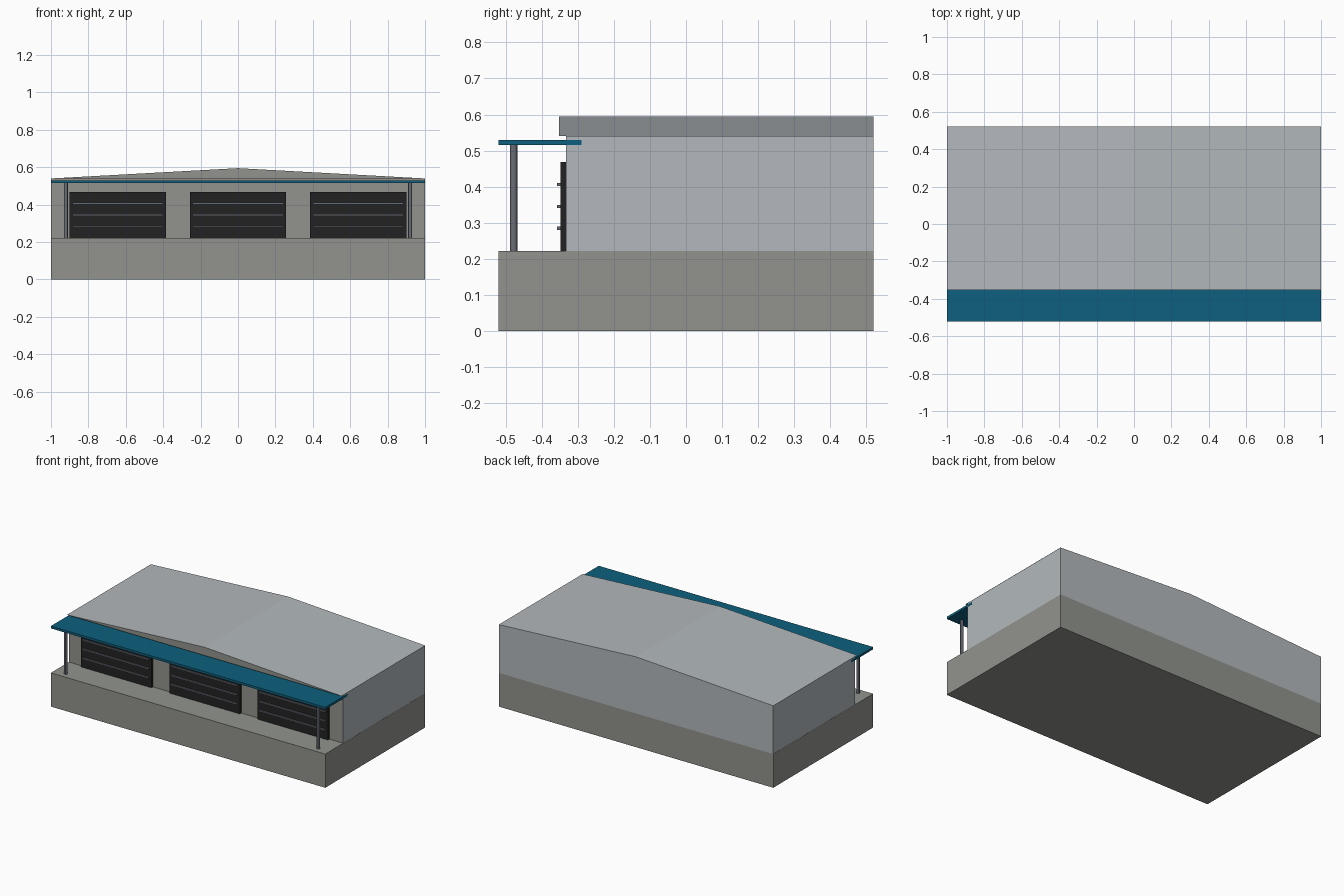
import bpy, bmesh

if "Cube" in bpy.data.objects:
    bpy.data.objects.remove(bpy.data.objects["Cube"])


def mat(name, r, g, b):
    m = bpy.data.materials.new(name)
    lin = [((c / 255 + 0.055) / 1.055) ** 2.4 if c > 10 else c / 255 / 12.92 for c in (r, g, b)]
    m.diffuse_color = (*lin, 1)
    m.use_nodes = True
    m.node_tree.nodes["Principled BSDF"].inputs["Base Color"].default_value = m.diffuse_color
    return m


concrete = mat("concrete grey", 146, 148, 141)
metal = mat("pale metal", 179, 185, 189)
teal = mat("canopy teal", 14, 96, 126)
dark = mat("door black", 34, 34, 35)
steel = mat("steel grey", 104, 108, 116)


def prism(name, profile, y0, y1, *mats):
    """Extrude an x-z profile along y; with two materials the second covers the front."""
    bm = bmesh.new()
    front = bm.faces.new([bm.verts.new((x, y0, z)) for x, z in profile])
    ext = bmesh.ops.extrude_face_region(bm, geom=[front], use_keep_orig=True)
    bmesh.ops.translate(bm, vec=(0, y1 - y0, 0),
                        verts=[v for v in ext["geom"] if isinstance(v, bmesh.types.BMVert)])
    bmesh.ops.recalc_face_normals(bm, faces=bm.faces)
    if len(mats) > 1:
        for f in bm.faces:
            f.material_index = 1 if f.normal.y < -0.5 else 0
    me = bpy.data.meshes.new(name)
    bm.to_mesh(me)
    bm.free()
    for m in mats:
        me.materials.append(m)
    ob = bpy.data.objects.new(name, me)
    bpy.context.collection.objects.link(ob)
    return ob


def box(name, x0, x1, y0, y1, z0, z1, *mats):
    return prism(name, [(x0, z0), (x1, z0), (x1, z1), (x0, z1)], y0, y1, *mats)


# Raised loading platform
box("platform", -1, 1, -0.52, 0.52, 0, 0.222, concrete)

# Hall with a concrete front, and the low gable roof overhanging it
W = 0.999
prism("hall", [(-W, 0.222), (W, 0.222), (W, 0.54), (0, 0.594), (-W, 0.54)],
      -0.333, 0.52, metal, concrete)
prism("roof", [(-1, 0.54), (1, 0.54), (0, 0.595)], -0.352, 0.52, metal, concrete)

# Flat canopy over the platform
box("canopy", -1, 1, -0.52, -0.29, 0.515, 0.53, teal)

# Canopy posts
for side, x in (("left", -0.92), ("right", 0.92)):
    bpy.ops.mesh.primitive_cylinder_add(vertices=12, radius=0.0105, depth=0.295,
                                        location=(x, -0.478, 0.3685))
    post = bpy.context.object
    post.name = f"{side}_post"
    post.data.materials.append(steel)
    bpy.ops.object.shade_smooth_by_angle()

# Roller doors with horizontal ribs
for i, x in enumerate((-0.643, 0, 0.643), 1):
    box(f"door_{i}", x - 0.257, x + 0.257, -0.348, -0.332, 0.222, 0.468, dark)
    for j, z in enumerate((0.285, 0.345, 0.406), 1):
        box(f"door_{i}_rib_{j}", x - 0.242, x + 0.242, -0.358, -0.347,
            z - 0.0045, z + 0.0045, steel)
